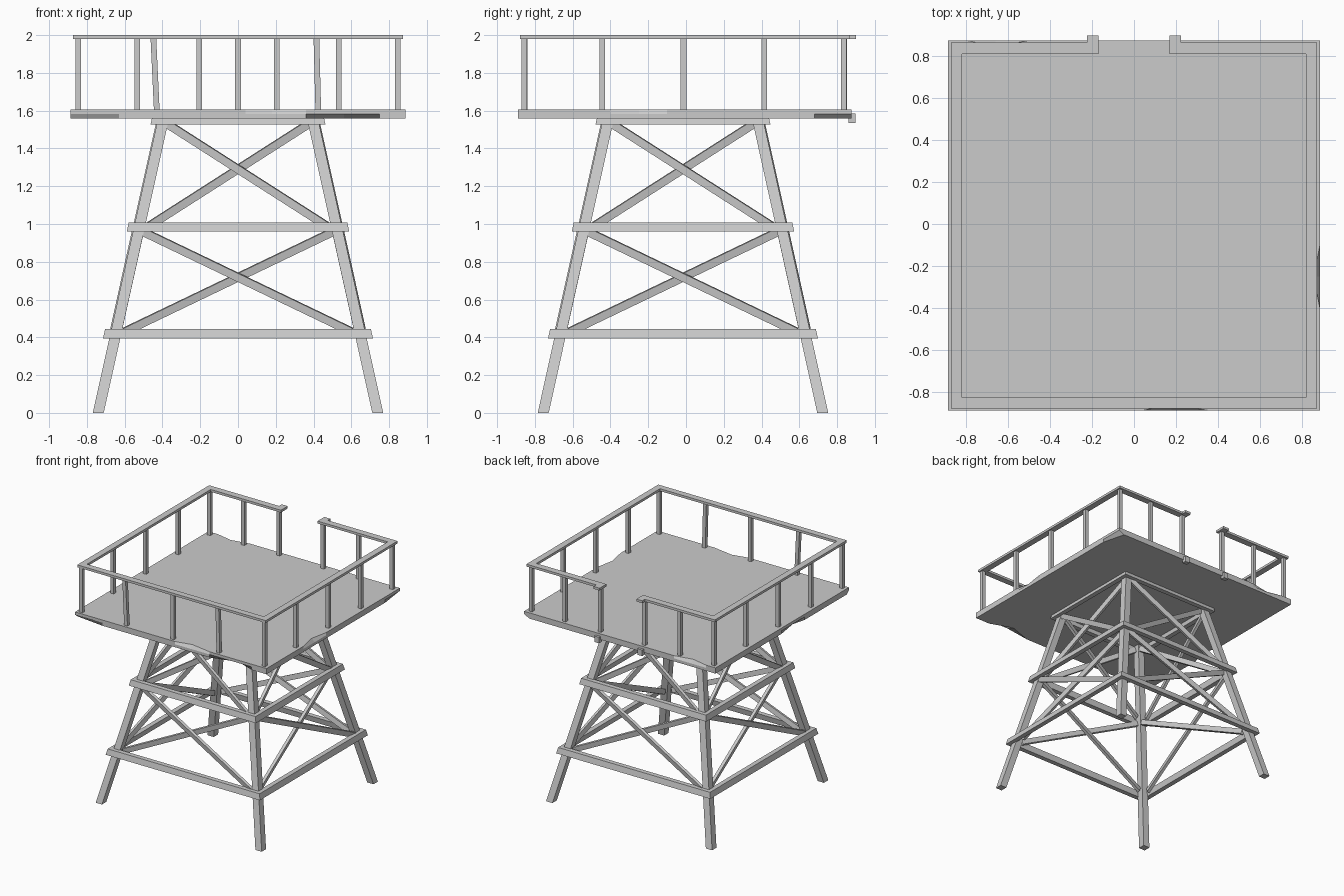
import bpy, bmesh
from math import pi
from mathutils import Vector, Matrix

if "Cube" in bpy.data.objects:
    bpy.data.objects.remove(bpy.data.objects["Cube"])

CY = -0.016                      # tower centre in y


def leg_at(z):
    """Distance of the leg centre from the tower axis at height z."""
    return 0.74 - 0.222 * z


def finish(name, bm):
    bmesh.ops.recalc_face_normals(bm, faces=bm.faces)
    me = bpy.data.meshes.new(name)
    bm.to_mesh(me)
    bm.free()
    ob = bpy.data.objects.new(name, me)
    bpy.context.collection.objects.link(ob)
    return ob


def loft(name, loops, closed=False):
    """Skin loops of points; cap the ends, or close back to the first loop."""
    bm = bmesh.new()
    rings = [[bm.verts.new(p) for p in lp] for lp in loops]
    n = len(rings[0])
    pairs = list(zip(rings, rings[1:]))
    if closed:
        pairs.append((rings[-1], rings[0]))
    else:
        bm.faces.new(rings[0])
        bm.faces.new(rings[-1])
    for a, b in pairs:
        for i in range(n):
            j = (i + 1) % n
            bm.faces.new((a[i], a[j], b[j], b[i]))
    return finish(name, bm)


def square(x, y, z, h):
    return [(x - h, y - h, z), (x + h, y - h, z), (x + h, y + h, z), (x - h, y + h, z)]


def box(name, x0, x1, y0, y1, z0, z1):
    q = [(x0, y0), (x1, y0), (x1, y1), (x0, y1)]
    return loft(name, [[(x, y, z) for x, y in q] for z in (z0, z1)])


# Four splayed legs
for sx in (-1, 1):
    for sy in (-1, 1):
        loft("leg", [square(sx * leg_at(z), CY + sy * leg_at(z), z, 0.029)
                     for z in (0, 1.57)])

# Slanted horizontal girts wrapped around the legs
for z0, z1 in ((0.395, 0.443), (0.96, 1.008), (1.527, 1.565)):
    loops = [square(0, CY, z, leg_at(z) + d)
             for z, d in ((z0, 0.062), (z1, 0.062), (z1, 0.022), (z0, 0.022))]
    loft("girt_ring", loops, closed=True)

# Crossed braces on each face, lying in the sloped leg plane
for k in range(4):
    rot = Matrix.Translation((0, CY, 0)) @ Matrix.Rotation(k * pi / 2, 4, 'Z')
    for z0, z1, xb, xt in ((0.43, 0.965, 0.60, 0.515), (0.99, 1.54, 0.47, 0.39)):
        for s, off in ((1, 0.016), (-1, -0.010)):
            a = Vector((s * xb, -leg_at(z0) - off, z0))
            b = Vector((-s * xt, -leg_at(z1) - off, z1))
            d = (b - a).normalized()
            nrm = Vector((0, -1, -0.222)).normalized()
            w = d.cross(nrm).normalized() * 0.021
            t = nrm * 0.012
            loft("cross_brace", [[rot @ (p + i * w + j * t)
                 for i, j in ((-1, -1), (1, -1), (1, 1), (-1, 1))] for p in (a, b)])

# Deck with chipped edges: x, y, inward direction, top chip, bottom chip
X, Y0, Y1 = 0.887, -0.89, 0.876
edge = [(-X, Y0, 0, 1, 0, .03), (-.63, Y0, 0, 1, 0, 0), (.04, Y0, 0, 1, 0, 0),
        (.18, Y0, 0, 1, .03, 0), (.36, Y0, 0, 1, 0, 0), (.56, Y0, 0, 1, 0, .07),
        (.75, Y0, 0, 1, 0, 0), (X, Y0, 0, 1, 0, 0), (X, -.4, -1, 0, 0, 0),
        (X, -.25, -1, 0, .03, 0), (X, -.1, -1, 0, 0, 0), (X, .68, -1, 0, 0, 0),
        (X, Y1, -1, 0, 0, .05), (.6, Y1, 0, -1, 0, 0), (-.5, Y1, 0, -1, 0, 0),
        (-.66, Y1, 0, -1, .03, 0), (-.8, Y1, 0, -1, 0, 0), (-X, Y1, 0, -1, 0, 0),
        (-X, 0, 1, 0, 0, 0), (-X, -.15, 1, 0, 0, .04), (-X, -.3, 1, 0, 0, 0)]
loft("deck", [[(x + u * b, y + v * b, 1.558) for x, y, u, v, t, b in edge],
              [(x, y, 1.583) for x, y, u, v, t, b in edge],
              [(x + u * t, y + v * t, 1.606) for x, y, u, v, t, b in edge]])

# Handrail, one outline open at the back entrance
half = [(0.17, 0.81), (0.17, 0.9), (0.225, 0.9), (0.225, 0.865), (0.873, 0.865),
        (0.873, -0.88)]
inner = [(0.82, -0.827), (0.82, 0.81)]
mir = lambda pts: [(-x, y) for x, y in reversed(pts)]
rail = half + mir(half) + mir(inner) + inner
# order: right outer, left outer, left inner (up to down), right inner
left_in = [(-0.82, 0.81), (-0.82, -0.827)]
rail = half + mir(half) + left_in + inner
loft("handrail", [[(x, y, z) for x, y in rail] for z in (1.98, 2.0)])

# Railing posts: x, y, lean of the top in x
posts = [(sx * 0.846, y, 0) for sx in (-1, 1)
         for y in (-0.857, -0.443, -0.013, 0.415, 0.835)]
posts += [(-0.43, -0.855, -0.018), (0, -0.855, 0), (0.425, -0.855, -0.01)]
posts += [(sx * x, 0.838, 0) for sx in (-1, 1) for x in (0.205, 0.533)]
for x, y, lean in posts:
    loft("rail_post", [square(x, y, 1.6, 0.015), square(x + lean, y, 1.985, 0.015)])

# Small ladder stubs under the entrance
for s in (-1, 1):
    box("ladder_stub", s * 0.2 - 0.022, s * 0.2 + 0.022, 0.86, 0.897, 1.535, 1.585)
